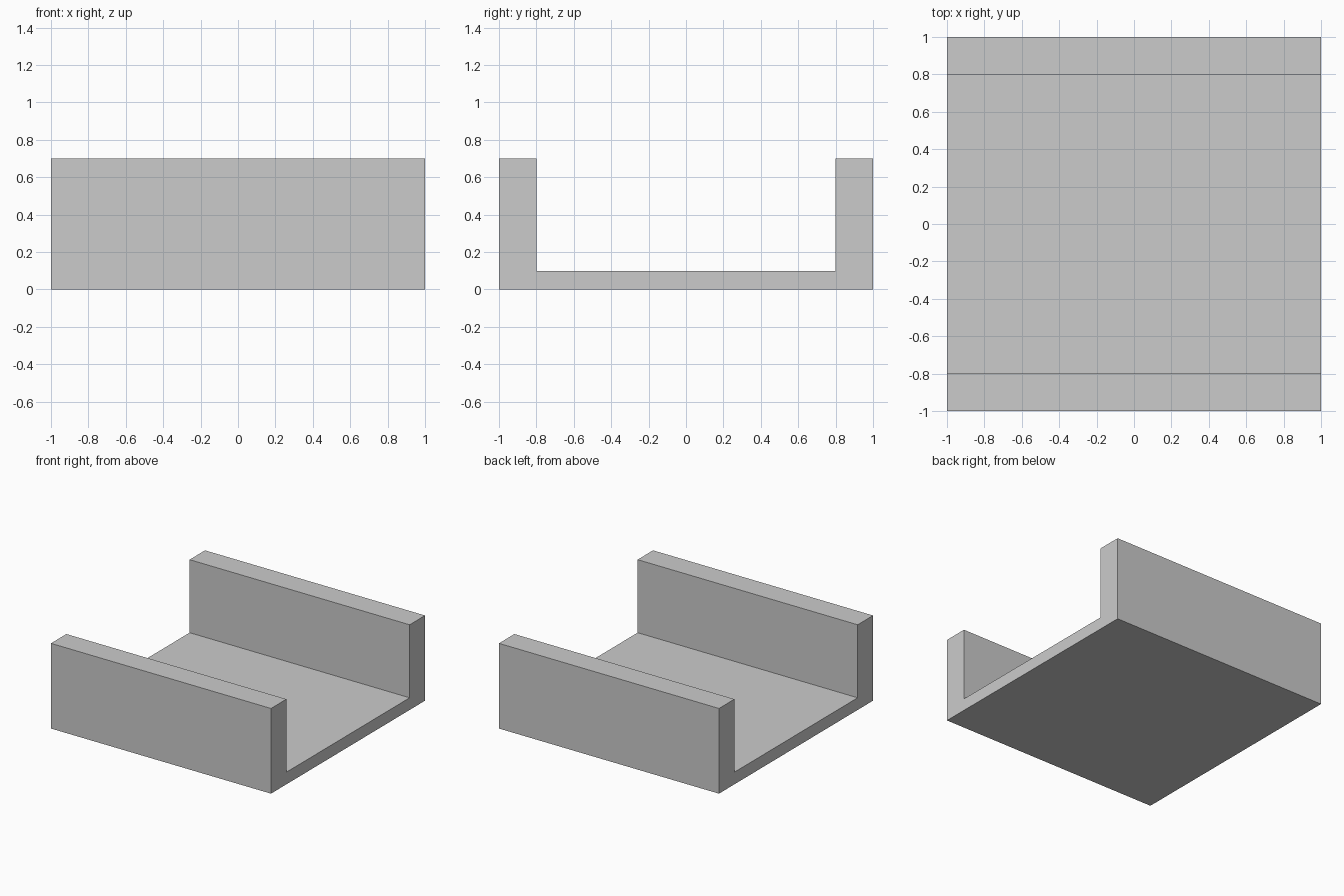
import bpy, bmesh

if "Cube" in bpy.data.objects:
    bpy.data.objects.remove(bpy.data.objects["Cube"])

LENGTH, HALF_WIDTH, HEIGHT = 2.0, 1.0, 0.7
WALL, FLOOR = 0.2, 0.1

# U-shaped cross-section (y, z): one half, then mirrored
inner = HALF_WIDTH - WALL
half = [(HALF_WIDTH, 0), (HALF_WIDTH, HEIGHT), (inner, HEIGHT), (inner, FLOOR)]
profile = half + [(-y, z) for y, z in reversed(half)]

# Channel: extrude the cross-section along x
bm = bmesh.new()
face = bm.faces.new([bm.verts.new((-LENGTH / 2, y, z)) for y, z in profile])
result = bmesh.ops.extrude_face_region(bm, geom=[face], use_keep_orig=True)
moved = [v for v in result["geom"] if isinstance(v, bmesh.types.BMVert)]
bmesh.ops.translate(bm, verts=moved, vec=(LENGTH, 0, 0))
bmesh.ops.recalc_face_normals(bm, faces=bm.faces)

mesh = bpy.data.meshes.new("u_channel")
bm.to_mesh(mesh)
bm.free()
bpy.context.collection.objects.link(bpy.data.objects.new("u_channel", mesh))
